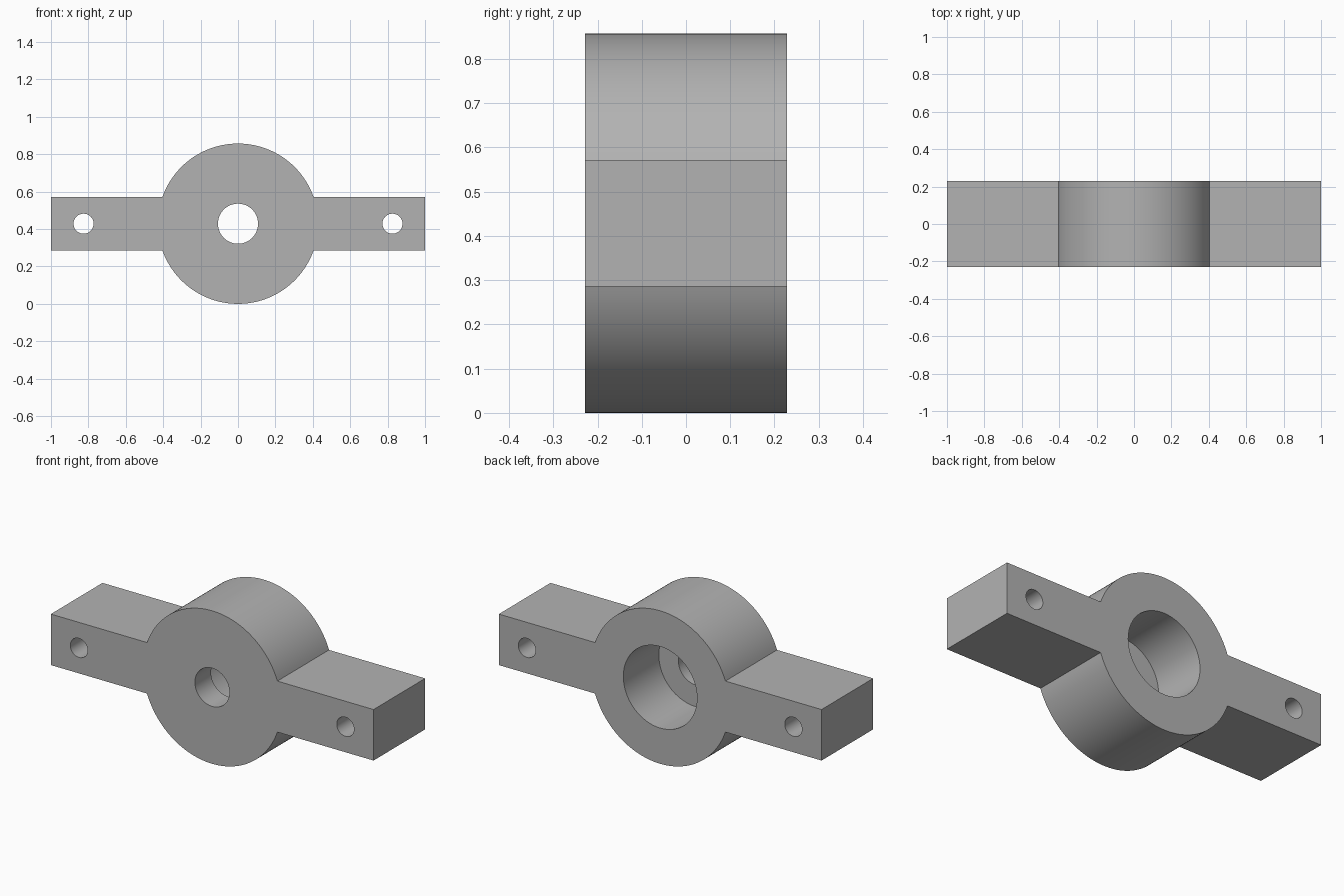
import bpy, bmesh, math

cube = bpy.data.objects.get("Cube")
if cube:
    bpy.data.objects.remove(cube, do_unlink=True)

MM = 1 / 70                      # the part is 140 units long
RADIUS, ARM, HALF, DEPTH = 30 * MM, 10 * MM, 70 * MM, 16 * MM

grey = bpy.data.materials.new("plain_grey")
grey.use_nodes = True
colour = (0.45, 0.45, 0.45, 1)
grey.diffuse_color = colour
grey.node_tree.nodes["Principled BSDF"].inputs["Base Color"].default_value = colour


def prism(name, outline, y0, y1):
    """Extrude an (x, z) outline along y."""
    bm = bmesh.new()
    face = bm.faces.new([bm.verts.new((x, y0, z + RADIUS)) for x, z in outline])
    new = bmesh.ops.extrude_face_region(bm, geom=[face])["geom"]
    moved = [v for v in new if isinstance(v, bmesh.types.BMVert)]
    bmesh.ops.translate(bm, vec=(0, y1 - y0, 0), verts=moved)
    bmesh.ops.recalc_face_normals(bm, faces=bm.faces)
    mesh = bpy.data.meshes.new(name)
    bm.to_mesh(mesh)
    bm.free()
    mesh.materials.append(grey)
    obj = bpy.data.objects.new(name, mesh)
    bpy.context.collection.objects.link(obj)
    return obj


def arc(radius, start, end, steps, cx=0):
    angles = [start + (end - start) * i / steps for i in range(steps + 1)]
    return [(cx + radius * math.cos(a), radius * math.sin(a)) for a in angles]


def drill(name, target, radius, cx, y0, y1):
    """Cut a round hole along y."""
    cutter = prism(name, arc(radius, 0, 2 * math.pi, 64, cx)[:-1], y0, y1)
    cutter.hide_render = True
    mod = target.modifiers.new(name, 'BOOLEAN')
    mod.operation, mod.solver, mod.object = 'DIFFERENCE', 'EXACT', cutter
    bpy.context.view_layer.objects.active = target
    bpy.ops.object.modifier_apply(modifier=name)
    bpy.data.objects.remove(cutter, do_unlink=True)


# Round hub with two straight arms, as one outline
join = math.asin(ARM / RADIUS)
upper = arc(RADIUS, join, math.pi - join, 64)
lower = arc(RADIUS, math.pi + join, 2 * math.pi - join, 64)
outline = [(HALF, -ARM), (HALF, ARM)] + upper + [(-HALF, ARM), (-HALF, -ARM)] + lower
bracket = prism("hub_bracket", outline, -DEPTH, DEPTH)

# Centre bore, wide recess from the back, and a bolt hole in each arm
drill("centre_bore", bracket, 7.5 * MM, 0, -1, 1)
drill("back_recess", bracket, DEPTH, 0, -DEPTH + 10 * MM, 1)
for side in (-1, 1):
    drill("bolt_hole", bracket, 3.75 * MM, side * 57.8 * MM, -1, 1)

# Smooth round walls, crisp edges
bpy.ops.object.select_all(action='DESELECT')
bracket.select_set(True)
bpy.context.view_layer.objects.active = bracket
bpy.ops.object.shade_smooth_by_angle(angle=math.radians(25))
